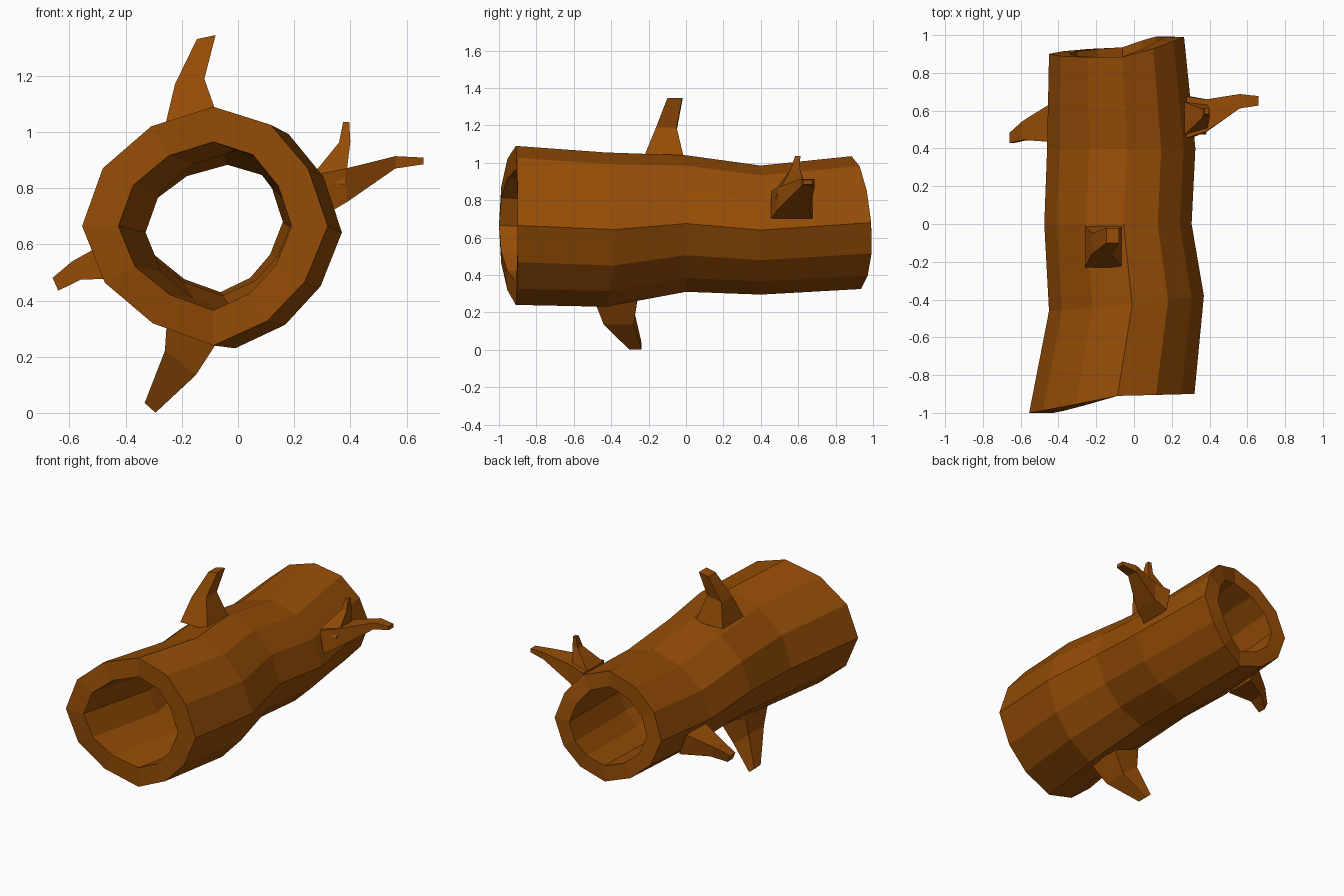
import bpy, bmesh
from math import cos, sin, radians, pi

if "Cube" in bpy.data.objects:
    bpy.data.objects.remove(bpy.data.objects["Cube"])

bark = bpy.data.materials.new("bark")
bark.diffuse_color = (0.30, 0.073, 0.002, 1)
bark.use_nodes = True
bark.node_tree.nodes["Principled BSDF"].inputs["Base Color"].default_value = bark.diffuse_color


def make_object(name, loops, closed):
    """Skin a list of point loops; closed joins last loop to first, else caps both ends."""
    bm = bmesh.new()
    rings = [[bm.verts.new(p) for p in loop] for loop in loops]
    n = len(rings[0])
    pairs = list(zip(rings, rings[1:] + rings[:1])) if closed else list(zip(rings, rings[1:]))
    for a, b in pairs:
        for i in range(n):
            j = (i + 1) % n
            bm.faces.new((a[i], a[j], b[j], b[i]))
    if not closed:
        bm.faces.new(rings[0])
        bm.faces.new(rings[-1])
    bmesh.ops.recalc_face_normals(bm, faces=bm.faces[:])
    mesh = bpy.data.meshes.new(name)
    bm.to_mesh(mesh)
    bm.free()
    mesh.materials.append(bark)
    obj = bpy.data.objects.new(name, mesh)
    bpy.context.collection.objects.link(obj)
    return obj


# Hollow trunk: stations of (x left, x right, z bottom, z top, y left, y middle, y right, end tilt)
stations = [
    (-0.555, 0.32, 0.24, 1.09, -1.00, -0.91, -0.90, 0),
    (-0.45, 0.37, 0.23, 1.055, -0.46, -0.43, -0.38, 0),
    (-0.475, 0.305, 0.31, 1.04, 0.0, 0.0, 0.0, 0),
    (-0.46, 0.325, 0.295, 0.985, 0.40, 0.40, 0.40, 0),
    (-0.45, 0.265, 0.325, 1.035, 0.90, 0.91, 0.99, 0.025),
]
# Slightly uneven radius around the 12 sides, starting at +x and turning towards +z
uneven = [1, 0.96, 0.98, 1, 0.965, 0.97, 1, 0.95, 0.94, 1, 0.92, 0.93]


def trunk_loop(st, k):
    x0, x1, z0, z1, yl, ym, yr, tilt = st
    pts = []
    for i, f in enumerate(uneven):
        t = i * pi / 6
        c, s = cos(t), sin(t)
        y = ym + (yr - ym) * max(c, 0) + (yl - ym) * max(-c, 0) - tilt * s
        lean = 0.03 * abs(s) ** 3
        pts.append(((x0 + x1) / 2 + k * f * (x1 - x0) / 2 * c + lean, y,
                    (z0 + z1) / 2 + k * f * (z1 - z0) / 2 * s))
    return pts


outer = [trunk_loop(s, 1) for s in stations]
inner = [trunk_loop(s, 0.705) for s in reversed(stations)]
make_object("hollow_trunk", outer + inner, True)

# Branch stubs: sections of (x, y, z, tilt in the xz plane, half width, half depth along y)
branches = {
    "top_branch": [(-0.16, -0.12, 1.02, 0, 0.10, 0.11),
                   (-0.172, -0.105, 1.18, 10, 0.053, 0.055),
                   (-0.113, -0.06, 1.338, 12, 0.034, 0.04)],
    "bottom_branch": [(-0.16, -0.375, 0.30, -22, 0.10, 0.115),
                      (-0.205, -0.36, 0.178, -38, 0.07, 0.08),
                      (-0.313, -0.27, 0.018, -42, 0.026, 0.033)],
    "left_branch": [(-0.42, 0.535, 0.55, -70, 0.075, 0.10),
                    (-0.575, 0.495, 0.507, -65, 0.036, 0.05),
                    (-0.65, 0.455, 0.458, -66, 0.025, 0.027)],
    "right_branch": [(0.29, 0.565, 0.775, 100, 0.075, 0.11),
                     (0.385, 0.575, 0.81, 92, 0.06, 0.085),
                     (0.56, 0.65, 0.892, 90, 0.022, 0.038),
                     (0.66, 0.652, 0.897, 90, 0.012, 0.025)],
    "right_twig": [(0.325, 0.56, 0.83, -20, 0.06, 0.085),
                   (0.38, 0.585, 0.965, 5, 0.02, 0.025),
                   (0.385, 0.597, 1.035, 0, 0.011, 0.014)],
}
for name, sections in branches.items():
    loops = []
    for x, y, z, a, w, d in sections:
        ux, uz = w * cos(radians(a)), w * sin(radians(a))
        loops.append([(x + su * ux, y + sv * d, z + su * uz)
                      for su, sv in ((-1, -1), (1, -1), (1, 1), (-1, 1))])
    make_object(name, loops, False)
